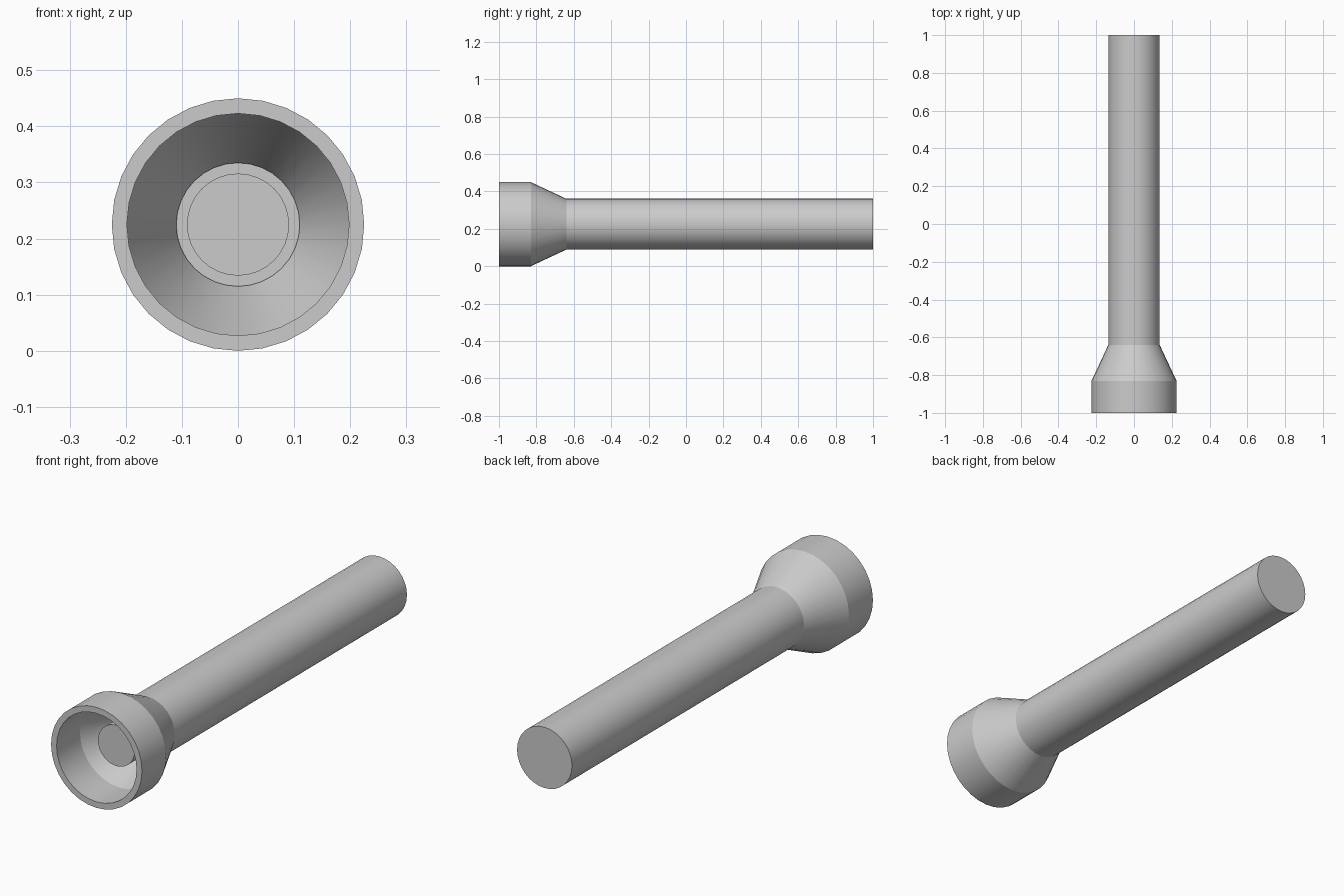
import bpy, bmesh
from math import sin, cos, tau

if "Cube" in bpy.data.objects:
    bpy.data.objects.remove(bpy.data.objects["Cube"])

SIDES = 32
AXIS_Z = 0.225


def lathe(name, profile, cap_start=False, cap_end=False):
    """Spin (radius, y) points around the long horizontal axis."""
    bm = bmesh.new()
    rings = [[bm.verts.new((r * sin(tau * i / SIDES), y, AXIS_Z + r * cos(tau * i / SIDES)))
              for i in range(SIDES)] for r, y in profile]
    for a, b in zip(rings, rings[1:]):
        for i in range(SIDES):
            j = (i + 1) % SIDES
            bm.faces.new((a[i], a[j], b[j], b[i]))
    if cap_start:
        bm.faces.new(rings[0])
    if cap_end:
        bm.faces.new(rings[-1])
    bmesh.ops.recalc_face_normals(bm, faces=bm.faces)
    mesh = bpy.data.meshes.new(name)
    bm.to_mesh(mesh)
    bm.free()
    obj = bpy.data.objects.new(name, mesh)
    bpy.context.collection.objects.link(obj)
    bpy.ops.object.select_all(action='DESELECT')
    obj.select_set(True)
    bpy.context.view_layer.objects.active = obj
    bpy.ops.object.shade_smooth_by_angle(angle=0.35)
    return obj


# Long closed grip
lathe("handle", [(0.136, -0.64), (0.136, 1.0)], True, True)

# Flared hollow head: outer wall, flat rim, inner wall, back edge
outer = [(0.136, -0.64), (0.225, -0.83), (0.225, -1.0)]
inner = [(0.198, -1.0), (0.198, -0.835), (0.11, -0.645), (0.136, -0.64)]
lathe("lamp_head", outer + inner)

# Bulb standing on the handle's front end
lathe("bulb", [(0.091, -0.86), (0.091, -0.64)], True, True)
